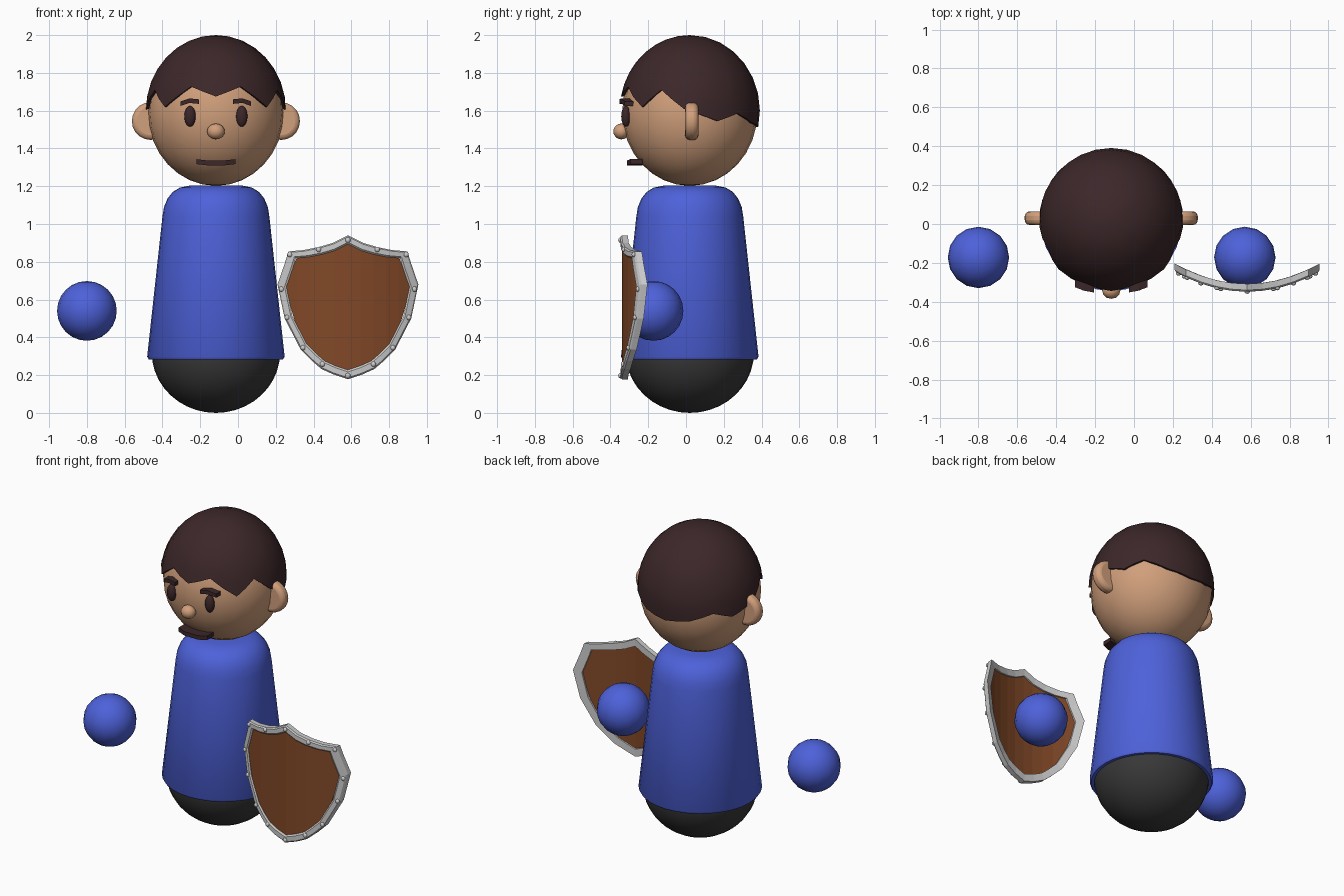
import bpy, bmesh, math
from mathutils import Vector

if "Cube" in bpy.data.objects:
    bpy.data.objects.remove(bpy.data.objects["Cube"])

CX, CY = -0.117, 0.02          # figure axis
SX = 0.582                     # shield axis


def material(name, rgb):
    m = bpy.data.materials.new(name)
    m.diffuse_color = (*rgb, 1)
    m.use_nodes = True
    m.node_tree.nodes["Principled BSDF"].inputs["Base Color"].default_value = m.diffuse_color
    return m


SKIN = material("skin", (0.64, 0.35, 0.20))
HAIR = material("dark_hair", (0.045, 0.020, 0.022))
BLUE = material("blue_cloth", (0.075, 0.12, 0.70))
DARK = material("dark_base", (0.04, 0.04, 0.04))
WOOD = material("wood", (0.22, 0.065, 0.02))


def finish(ob, mat=None, smooth=40):
    if mat:
        ob.data.materials.append(mat)
    if smooth:
        bpy.ops.object.select_all(action='DESELECT')
        ob.select_set(True)
        bpy.context.view_layer.objects.active = ob
        bpy.ops.object.shade_smooth_by_angle(angle=math.radians(smooth))
    return ob


def mesh(name, verts, faces, mat=None, smooth=0):
    me = bpy.data.meshes.new(name)
    me.from_pydata(verts, [], faces)
    bm = bmesh.new()
    bm.from_mesh(me)
    bmesh.ops.remove_doubles(bm, verts=bm.verts, dist=1e-5)
    bmesh.ops.recalc_face_normals(bm, faces=bm.faces)
    bm.to_mesh(me)
    bm.free()
    ob = bpy.data.objects.new(name, me)
    bpy.context.collection.objects.link(ob)
    return finish(ob, mat, smooth)


def ball(name, loc, scale, mat=None, seg=16, rings=10):
    bpy.ops.mesh.primitive_uv_sphere_add(segments=seg, ring_count=rings, location=loc)
    ob = bpy.context.object
    ob.name = name
    ob.scale = scale
    return finish(ob, mat, 60)


def lathe(name, profile, mat, seg=32):
    verts, faces = [], []
    for r, z in profile:
        for i in range(seg):
            a = math.tau * i / seg
            verts.append((CX + r * math.cos(a), CY + r * math.sin(a), z))
    for k in range(len(profile) - 1):
        for i in range(seg):
            j = (i + 1) % seg
            faces.append((k * seg + i, k * seg + j, (k + 1) * seg + j, (k + 1) * seg + i))
    return mesh(name, verts, faces, mat, 40)


def loft(sections, closed=False):
    """Join equal-length section loops into a solid skin."""
    n, m = len(sections[0]), len(sections)
    verts = [v for s in sections for v in s]
    faces = []
    for k in range(m if closed else m - 1):
        b = (k + 1) % m
        for i in range(n):
            j = (i + 1) % n
            faces.append((k * n + i, k * n + j, b * n + j, b * n + i))
    if not closed:
        faces += [tuple(range(n)), tuple(range((m - 1) * n, m * n))]
    return verts, faces


def strip(name, pts, h, mat):
    """Thin facial ribbon through (x, y front, y back, z)."""
    secs = [[(x, y0, z - h), (x, y0, z + h), (x, y1, z + h), (x, y1, z - h)]
            for x, y0, y1, z in pts]
    return mesh(name, *loft(secs), mat)


def lerp(table, t):
    for (a, u), (b, v) in zip(table, table[1:]):
        if t <= b:
            return u + (v - u) * (t - a) / (b - a)
    return table[-1][1]


# body: dark rounded base and tapered robe
base = [(0.340 * math.sin(a), 0.32 - 0.32 * math.cos(a))
        for a in [math.pi / 2 * i / 10 for i in range(11)]]
lathe("base", base, DARK)
lathe("robe", [(0, 0.30), (0.33, 0.283), (0.355, 0.283), (0.364, 0.297), (0.283, 1.04),
               (0.275, 1.09), (0.256, 1.135), (0.228, 1.17), (0.19, 1.193),
               (0.14, 1.203), (0, 1.205)], BLUE)

# head, nose and ears
ball("head", (CX, CY, 1.59), (0.36, 0.358, 0.388), SKIN, 24, 16)
ball("nose", (CX, -0.342, 1.49), (0.047, 0.043, 0.042), SKIN, 12, 8)
for s, side in ((-1, "left"), (1, "right")):
    bpy.ops.mesh.primitive_cylinder_add(vertices=20, radius=0.1, depth=0.07,
                                        location=(CX + s * 0.345, 0.03, 1.545),
                                        rotation=(math.pi / 2, 0, 0))
    ear = bpy.context.object
    ear.name = side + "_ear"
    bev = ear.modifiers.new("round", 'BEVEL')
    bev.width, bev.segments = 0.025, 3
    finish(ear, SKIN, 60)

    # eyes, eyebrows and hands
    ball(side + "_eye", (CX + s * 0.137, -0.318, 1.57), (0.03, 0.025, 0.055), HAIR)
    strip(side + "_eyebrow", [(CX + s * x, y, y + 0.05, z) for x, y, z in
                              ((0.09, -0.352, 1.648), (0.14, -0.343, 1.653), (0.187, -0.325, 1.637))],
          0.012, HAIR)
    ball(side + "_hand", (-0.115 + s * 0.685, -0.172, 0.54), (0.158, 0.158, 0.158), BLUE, 16, 12)

# mouth
strip("mouth", [(CX + x, y, -0.23, z) for x, y, z in
                ((-0.103, -0.295, 1.33), (-0.05, -0.312, 1.324), (0.05, -0.312, 1.324),
                 (0.103, -0.295, 1.33))], 0.013, HAIR)

# hair cap with a jagged hem given as (degrees from front, height)
hem = [(0, 1.675), (22, 1.727), (47, 1.62), (65, 1.71), (85, 1.61), (98, 1.58),
       (114, 1.545), (133, 1.585), (155, 1.535), (180, 1.513)]
angles = []
for (a, _), (b, _) in zip(hem, hem[1:]):
    angles += [a, (a + b) / 2]
angles += [180]
angles += [-a for a in reversed(angles[1:-1])]
ROWS, n = 8, len(angles)
outer, inner = [], []
for a in angles:
    z_end = lerp(hem, abs(a))
    t_end = math.acos((z_end - 1.6) / 0.4)
    d = Vector((math.sin(math.radians(a)), -math.cos(math.radians(a))))
    for k in range(ROWS + 1):
        t = t_end * k / ROWS
        for store, shrink in ((outer, 0), (inner, 0.025)):
            r = (0.371 - shrink) * math.sin(t)
            z = 1.6 + (0.4 - shrink) * math.cos(t)
            if k == ROWS:
                z = z_end
            store.append((CX + d.x * r, max(CY + d.y * r, -0.345 + shrink), z))
N = len(outer)
faces = []
for i in range(n):
    p, q = i * (ROWS + 1), ((i + 1) % n) * (ROWS + 1)
    for k in range(ROWS):
        for o in (0, N):
            faces.append((o + p + k, o + q + k, o + q + k + 1, o + p + k + 1))
    faces.append((p + ROWS, q + ROWS, N + q + ROWS, N + p + ROWS))
mesh("hair", outer + inner, faces, HAIR, 45)

# shield outline: right half from top point to bottom point
upper = [(0, 0.94), (0.08, 0.90), (0.155, 0.878), (0.235, 0.862), (0.315, 0.855), (0.335, 0.79), (0.373, 0.68)]
lower = [(0, 0.178), (0.075, 0.203), (0.14, 0.232), (0.19, 0.275), (0.25, 0.335), (0.335, 0.50), (0.373, 0.68)]
half = upper + lower[-2:0:-1]
outline = half + [lower[0]] + [(-x, z) for x, z in reversed(half[1:])]


def scaled(p, f):
    return p[0] * f, 0.57 + (p[1] - 0.57) * f


def bow(x):
    return -0.328 + 0.75 * x * x


# shield rim: a bevelled bar following the bowed outline
sections = []
for p in outline:
    sec = []
    for f, dy in ((1, 0.02), (1, -0.012), (0.98, -0.02), (0.90, -0.02), (0.875, -0.012), (0.875, 0.02)):
        x, z = scaled(p, f)
        sec.append((SX + x, bow(x) + dy, z))
    sections.append(sec)
mesh("shield_rim", *loft(sections, True))

# shield board: bowed wooden strips inside the rim
F = 0.9
top = [scaled(p, F) for p in upper]
bot = [scaled(p, F) for p in lower]
sections = []
for x in [0.3356 * i / 5 for i in range(-5, 6)]:
    zt, zb = lerp(top, abs(x)), lerp(bot, abs(x)) - 0.001
    sections.append([(SX + x, bow(x) + dy, z) for dy, z in
                     ((-0.01, zb), (-0.01, zt), (0.01, zt), (0.01, zb))])
mesh("shield_board", *loft(sections), WOOD)

# rivets around the rim
for x, z in [(0, 0.915), (0.155, 0.865), (0.308, 0.838), (0.352, 0.655), (0.322, 0.505),
             (0.238, 0.345), (0.135, 0.258), (0, 0.197)]:
    for s in ((1, -1) if x else (1,)):
        ball("shield_rivet", (SX + s * x, bow(x) - 0.02, z), (0.014, 0.011, 0.014), None, 8, 6)
